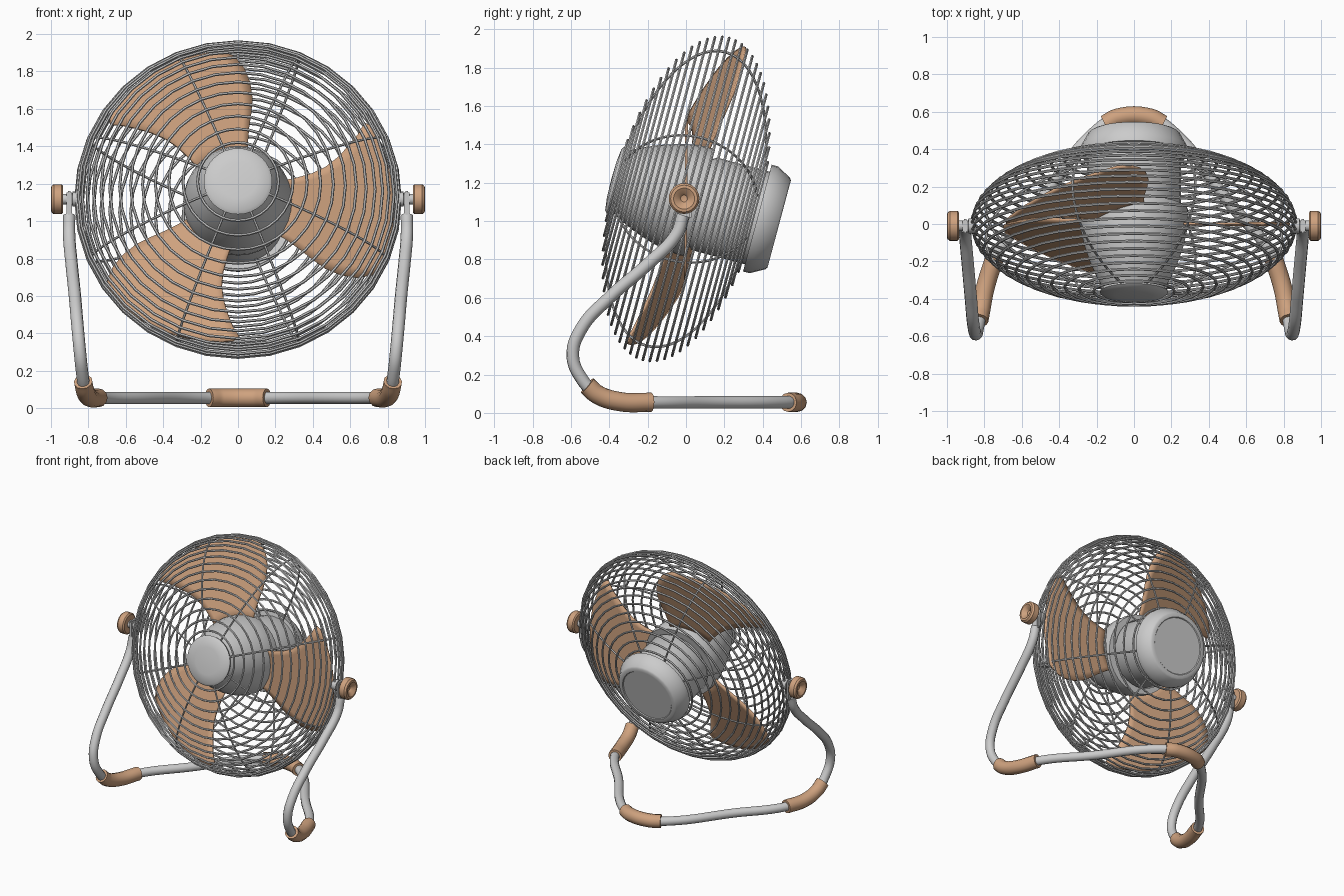
import bpy, bmesh
from math import sin, cos, pi, radians
from mathutils import Matrix, Vector

if "Cube" in bpy.data.objects:
    bpy.data.objects.remove(bpy.data.objects["Cube"])

TILT = Matrix.Translation((0, 0, 1.115)) @ Matrix.Rotation(radians(75), 4, 'X')  # local z = fan axis

tan = bpy.data.materials.new("tan_plastic")
tan.diffuse_color = (0.62, 0.36, 0.21, 1)
tan.use_nodes = True
tan.node_tree.nodes["Principled BSDF"].inputs["Base Color"].default_value = tan.diffuse_color


def finish(ob, mat=None, angle=35):
    bpy.ops.object.select_all(action='DESELECT')
    ob.select_set(True)
    bpy.context.view_layer.objects.active = ob
    if ob.type == 'CURVE':
        bpy.ops.object.convert(target='MESH')
        ob = bpy.context.view_layer.objects.active
    if mat:
        ob.data.materials.clear()
        ob.data.materials.append(mat)
    bpy.ops.object.shade_smooth_by_angle(angle=radians(angle))
    return ob


def mesh_object(name, bm, matrix, mat=None):
    bmesh.ops.recalc_face_normals(bm, faces=bm.faces)
    me = bpy.data.meshes.new(name)
    bm.to_mesh(me)
    bm.free()
    ob = bpy.data.objects.new(name, me)
    ob.matrix_world = matrix
    bpy.context.collection.objects.link(ob)
    return finish(ob, mat)


def lathe(name, profile, matrix, mat=None, n=32):
    """Revolve (radius, height) points around local z."""
    bm = bmesh.new()
    vs = [bm.verts.new((r, 0, h)) for r, h in profile]
    es = [bm.edges.new(p) for p in zip(vs, vs[1:])]
    bmesh.ops.spin(bm, geom=vs + es, cent=(0, 0, 0), axis=(0, 0, 1), angle=2 * pi,
                   steps=n, use_merge=True, use_duplicate=False)
    bmesh.ops.remove_doubles(bm, verts=bm.verts, dist=1e-4)
    return mesh_object(name, bm, matrix, mat)


def tube(name, paths, radius, kind='BEZIER', cyclic=False, matrix=None, mat=None, res=4):
    cu = bpy.data.curves.new(name, 'CURVE')
    cu.dimensions = '3D'
    cu.bevel_depth = radius
    cu.bevel_resolution = res
    cu.resolution_u = 8
    cu.use_fill_caps = True
    for path in paths:
        sp = cu.splines.new(kind)
        pts = sp.bezier_points if kind == 'BEZIER' else sp.points
        pts.add(len(path) - 1)
        for p, co in zip(pts, path):
            if kind == 'BEZIER':
                p.co = co
                p.handle_left_type = p.handle_right_type = 'AUTO'
            else:
                p.co = (*co, 1)
        sp.use_cyclic_u = cyclic
    ob = bpy.data.objects.new(name, cu)
    ob.matrix_world = matrix or Matrix()
    bpy.context.collection.objects.link(ob)
    return finish(ob, mat)


# Cage: rings on a flattened ellipsoid, plus eight ribs running front to back
A, B, STEP, N = 0.868, 0.385, radians(5.4), 14
rings = []
for k in range(-N, N + 1):
    r, t = A * cos(k * STEP), B * sin(k * STEP)
    rings.append([(r * cos(2 * pi * i / 32), r * sin(2 * pi * i / 32), t) for i in range(32)])
tube("cage_rings", rings, 0.008, 'POLY', True, TILT, res=1)

ribs = []
for k in range(8):
    a = radians(22.5 + 45 * k)
    ribs.append([((A - 0.01) * cos(j * STEP) * cos(a), (A - 0.01) * cos(j * STEP) * sin(a),
                  (B - 0.008) * sin(j * STEP)) for j in range(-N - 1, N + 2)])
tube("cage_ribs", ribs, 0.007, 'POLY', False, TILT, res=1)

# Front cap, spinner and motor
lathe("cage_front_cap", [(0, 0.403), (0.10, 0.400), (0.165, 0.392), (0.183, 0.378),
                         (0.178, 0.362), (0, 0.362)], TILT)
lathe("spinner", [(0, 0.355), (0.165, 0.355), (0.20, 0.29), (0.235, 0.21), (0.265, 0.12),
                  (0.285, 0.03), (0.293, -0.04), (0.288, -0.08), (0, -0.08)], TILT)
lathe("motor_housing", [(0, -0.07), (0.23, -0.07), (0.25, -0.10), (0.25, -0.385), (0.288, -0.385),
                        (0.288, -0.42), (0.247, -0.495), (0.235, -0.503), (0.21, -0.503),
                        (0.205, -0.497), (0, -0.497)], TILT)

# Three pitched blades: rows of (radius, low angle, high angle)
ROWS = [(0.25, -42, 23), (0.33, -39, 20), (0.42, -38, 19), (0.50, -38, 20), (0.58, -37.5, 22.5),
        (0.66, -35.5, 25.5), (0.73, -32.5, 28), (0.785, -28.5, 30.5), (0.81, -24, 28)]
COLS = 12
for b in range(3):
    bm = bmesh.new()
    grid = []
    for r, lo, hi in ROWS:
        row = []
        for i in range(COLS + 1):
            s = i / COLS
            a = radians(lo + (hi - lo) * s)
            rr = r * (1 + 0.05 * (1 - s) * (r / 0.81) ** 4)
            row.append(bm.verts.new((rr * cos(a), rr * sin(a), 0.26 * rr * sin(a))))
        grid.append(row)
    for p, q in zip(grid, grid[1:]):
        for i in range(COLS):
            bm.faces.new((p[i], q[i], q[i + 1], p[i + 1]))
    ob = mesh_object(f"blade_{b + 1}", bm, TILT @ Matrix.Rotation(radians(120 * b), 4, 'Z'), tan)
    mod = ob.modifiers.new("thickness", 'SOLIDIFY')
    mod.thickness = 0.014
    mod.offset = 0

# Stand: one continuous tube, mirrored about x = 0
half = [(0.903, -0.015, 1.03), (0.903, -0.05, 0.93), (0.89, -0.20, 0.775), (0.872, -0.40, 0.60),
        (0.858, -0.545, 0.44), (0.845, -0.59, 0.30), (0.832, -0.545, 0.18), (0.818, -0.46, 0.095),
        (0.795, -0.34, 0.058), (0.745, -0.18, 0.055), (0.50, 0.125, 0.055), (0.20, 0.50, 0.055),
        (0.085, 0.568, 0.055)]
flip = lambda pts: [(-x, y, z) for x, y, z in reversed(pts)]
tube("stand_tube", [half + flip(half)], 0.033)

# Rear foot sleeve at the apex of the base
rear = [(0.155, 0.532, 0.055), (0.085, 0.568, 0.055)]
tube("rear_foot_sleeve", [rear + flip(rear)], 0.05, mat=tan)

for side, label in ((1, "right"), (-1, "left")):
    # Front foot sleeves around the lower bends
    sleeve = [(side * x, y, z) for x, y, z in [(0.828, -0.515, 0.142)] + half[7:10]]
    tube(f"front_foot_sleeve_{label}", [sleeve], 0.05, mat=tan)

    # Flattened tube end
    bm = bmesh.new()
    bmesh.ops.create_cube(bm, size=1, matrix=Matrix.Translation((side * 0.903, -0.01, 1.085))
                          @ Matrix.Diagonal((0.03, 0.075, 0.15, 1)))
    bmesh.ops.bevel(bm, geom=bm.edges[:], offset=0.008, segments=2, affect='EDGES')
    mesh_object(f"stand_tab_{label}", bm, Matrix())

    # Pivot bolt and dished clamp knob
    axis = Matrix.Translation((0, -0.01, 1.117)) @ Matrix.Rotation(side * pi / 2, 4, 'Y')
    lathe(f"pivot_bolt_{label}", [(0, 0.845), (0.04, 0.845), (0.04, 0.885), (0.028, 0.887),
                                  (0.028, 0.95), (0, 0.95)], axis, n=20)
    lathe(f"clamp_knob_{label}", [(0, 0.935), (0.07, 0.935), (0.08, 0.943), (0.08, 0.985),
                                  (0.07, 0.998), (0.055, 1.0), (0.03, 0.985), (0.018, 0.97),
                                  (0, 0.966)], axis, tan, n=24)
